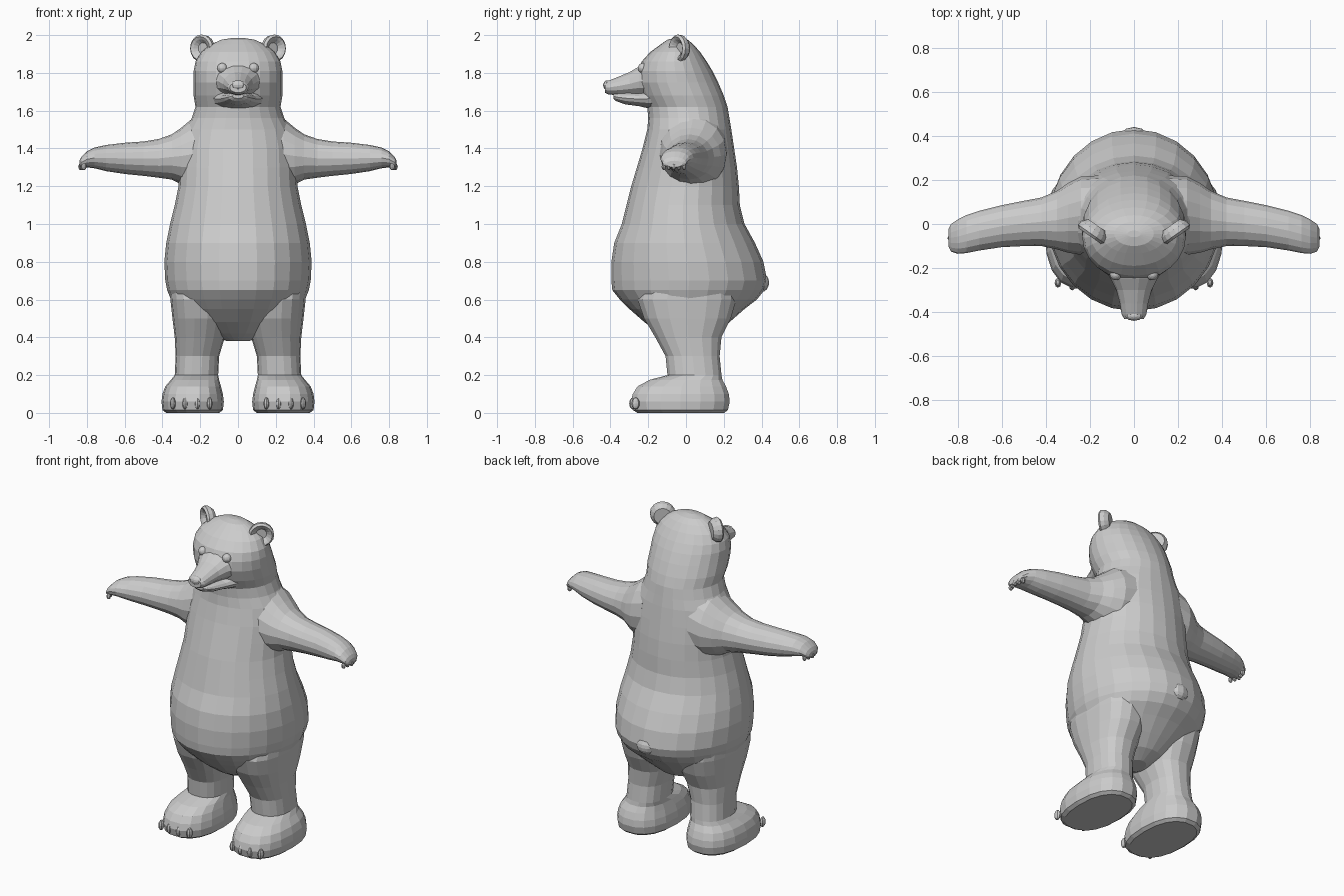
import bpy, bmesh, math
from mathutils import Vector, Matrix

cube = bpy.data.objects.get("Cube")
if cube:
    bpy.data.objects.remove(cube, do_unlink=True)

GREY = (0.6, 0.6, 0.6, 1)
fur = bpy.data.materials.new("plain grey")
fur.use_nodes = True
fur.diffuse_color = GREY
fur.node_tree.nodes["Principled BSDF"].inputs["Base Color"].default_value = GREY


def finish(name, bm, mirror=False):
    """Turn a bmesh into a coloured object, optionally mirrored left to right."""
    bmesh.ops.recalc_face_normals(bm, faces=bm.faces)
    mesh = bpy.data.meshes.new(name)
    bm.to_mesh(mesh)
    bm.free()
    mesh.materials.append(fur)
    obj = bpy.data.objects.new(name, mesh)
    bpy.context.scene.collection.objects.link(obj)
    if mirror:
        mod = obj.modifiers.new("Mirror", "MIRROR")
        mod.use_mirror_merge = False
    return obj


def loft(name, axis, rings, sides=20, power=1.0, mirror=False):
    """Skin rounded rings given as (position, u min, u max, v min, v max)."""
    place = {"x": lambda w, u, v: (w, u, v),
             "y": lambda w, u, v: (u, w, v),
             "z": lambda w, u, v: (u, v, w)}[axis]
    bm = bmesh.new()
    loops = []
    for w, u0, u1, v0, v1 in rings:
        loop = []
        for i in range(sides):
            a = math.tau * i / sides
            c, s = math.cos(a), math.sin(a)
            u = (u0 + u1) / 2 + (u1 - u0) / 2 * math.copysign(abs(c) ** power, c)
            v = (v0 + v1) / 2 + (v1 - v0) / 2 * math.copysign(abs(s) ** power, s)
            loop.append(bm.verts.new(place(w, u, v)))
        loops.append(loop)
    for low, high in zip(loops, loops[1:]):
        for i in range(sides):
            j = (i + 1) % sides
            bm.faces.new((low[i], low[j], high[j], high[i]))
    bm.faces.new(loops[0])
    bm.faces.new(loops[-1])
    return finish(name, bm, mirror)


def blobs(name, spots, size, detail=8, mirror=True):
    """A set of small ellipsoids."""
    bm = bmesh.new()
    for spot in spots:
        matrix = Matrix.Translation(spot) @ Matrix.Diagonal((*size, 1))
        bmesh.ops.create_uvsphere(bm, u_segments=detail, v_segments=detail - 2,
                                  radius=1, matrix=matrix)
    return finish(name, bm, mirror)


# Torso, neck and head in one skin: height, half width, front, back
profile = [
    (.38, .06, -.07, .08), (.42, .16, -.14, .16), (.48, .25, -.22, .23),
    (.55, .32, -.30, .31), (.6, .355, -.35, .375), (.65, .375, -.39, .415),
    (.7, .385, -.395, .43), (.8, .39, -.395, .41), (.9, .38, -.38, .365),
    (1, .36, -.34, .31), (1.1, .335, -.315, .285), (1.2, .315, -.29, .28),
    (1.3, .31, -.26, .27), (1.4, .305, -.23, .255), (1.5, .28, -.205, .24),
    (1.56, .245, -.2, .23), (1.62, .225, -.205, .22), (1.68, .235, -.235, .2),
    (1.75, .235, -.26, .17), (1.81, .235, -.255, .14), (1.86, .225, -.235, .11),
    (1.91, .195, -.19, .075), (1.95, .145, -.135, .04), (1.975, .09, -.1, .01),
    (1.985, .03, -.06, -.03),
]
loft("torso_and_head", "z", [(z, -w, w, f, b) for z, w, f, b in profile], 24)

# Arms with drooping paws
loft("arms", "x", [
    (.16, -.15, .22, 1.17, 1.6), (.24, -.14, .215, 1.18, 1.56),
    (.3, -.13, .185, 1.21, 1.51), (.35, -.115, .15, 1.235, 1.475),
    (.42, -.1, .12, 1.245, 1.45), (.5, -.1, .105, 1.255, 1.437),
    (.6, -.105, .085, 1.265, 1.43), (.7, -.12, .06, 1.28, 1.418),
    (.76, -.132, .04, 1.295, 1.405), (.8, -.135, .02, 1.3, 1.385),
    (.83, -.125, 0, 1.295, 1.355), (.84, -.105, -.02, 1.3, 1.335),
], 16, mirror=True)
blobs("hand_claws", [(.832 - abs(i - 2) * .008, -.118 + i * .027, 1.303) for i in range(5)],
      (.014, .011, .018))

# Legs running down into the feet
loft("legs", "z", [
    (.0, .1, .38, -.26, .205), (.015, .08, .4, -.285, .225),
    (.06, .075, .405, -.295, .235), (.1, .08, .4, -.285, .23),
    (.14, .09, .385, -.26, .215), (.175, .1, .355, -.195, .195),
    (.2, .105, .335, -.1, .19), (.3, .1, .33, -.11, .18),
    (.4, .07, .335, -.165, .19), (.5, .045, .347, -.225, .24),
    (.6, .04, .358, -.26, .27), (.75, .1, .36, -.2, .25),
], 18, .85, mirror=True)
blobs("toe_claws", [(.15 + i * .065, -.285 + abs(i - 1.5) * .012, .05) for i in range(4)],
      (.015, .022, .032))

# Muzzle, lower jaw and nose
loft("muzzle", "y", [
    (-.18, -.15, .15, 1.66, 1.87), (-.25, -.105, .105, 1.675, 1.835),
    (-.3, -.08, .08, 1.678, 1.805), (-.36, -.064, .064, 1.68, 1.78),
    (-.41, -.056, .056, 1.685, 1.76), (-.43, -.044, .044, 1.695, 1.75),
], 14)
loft("lower_jaw", "y", [
    (-.15, -.15, .15, 1.6, 1.73), (-.25, -.1, .1, 1.623, 1.7),
    (-.32, -.075, .075, 1.632, 1.7), (-.37, -.05, .05, 1.65, 1.695),
    (-.385, -.03, .03, 1.665, 1.69),
], 14)
blobs("nose", [(0, -.415, 1.735)], (.042, .024, .026), 10, False)

# Eyes
blobs("eyes", [(.083, -.228, 1.825)], (.027, .027, .027), 12)

# Ears: cupped discs turned outward
bm = bmesh.new()
turn = (Matrix.Translation((.187, -.035, 1.93)) @ Matrix.Rotation(math.radians(35), 4, "Z")
        @ Matrix.Rotation(math.radians(90), 4, "X"))
loops = []
for radius, depth in [(.05, -.035), (.07, -.012), (.073, .012), (.062, .024),
                      (.048, .016), (.03, -.002)]:
    loops.append([bm.verts.new(turn @ Vector((radius * math.cos(a), radius * math.sin(a), depth)))
                  for a in (math.tau * k / 16 for k in range(16))])
for low, high in zip(loops, loops[1:]):
    for k in range(16):
        bm.faces.new((low[k], low[k - 1], high[k - 1], high[k]))
bm.faces.new(loops[0])
bm.faces.new(loops[-1])
finish("ears", bm, True)

# Short tail
blobs("tail", [(0, .4, .69)], (.06, .04, .05), 10, False)
